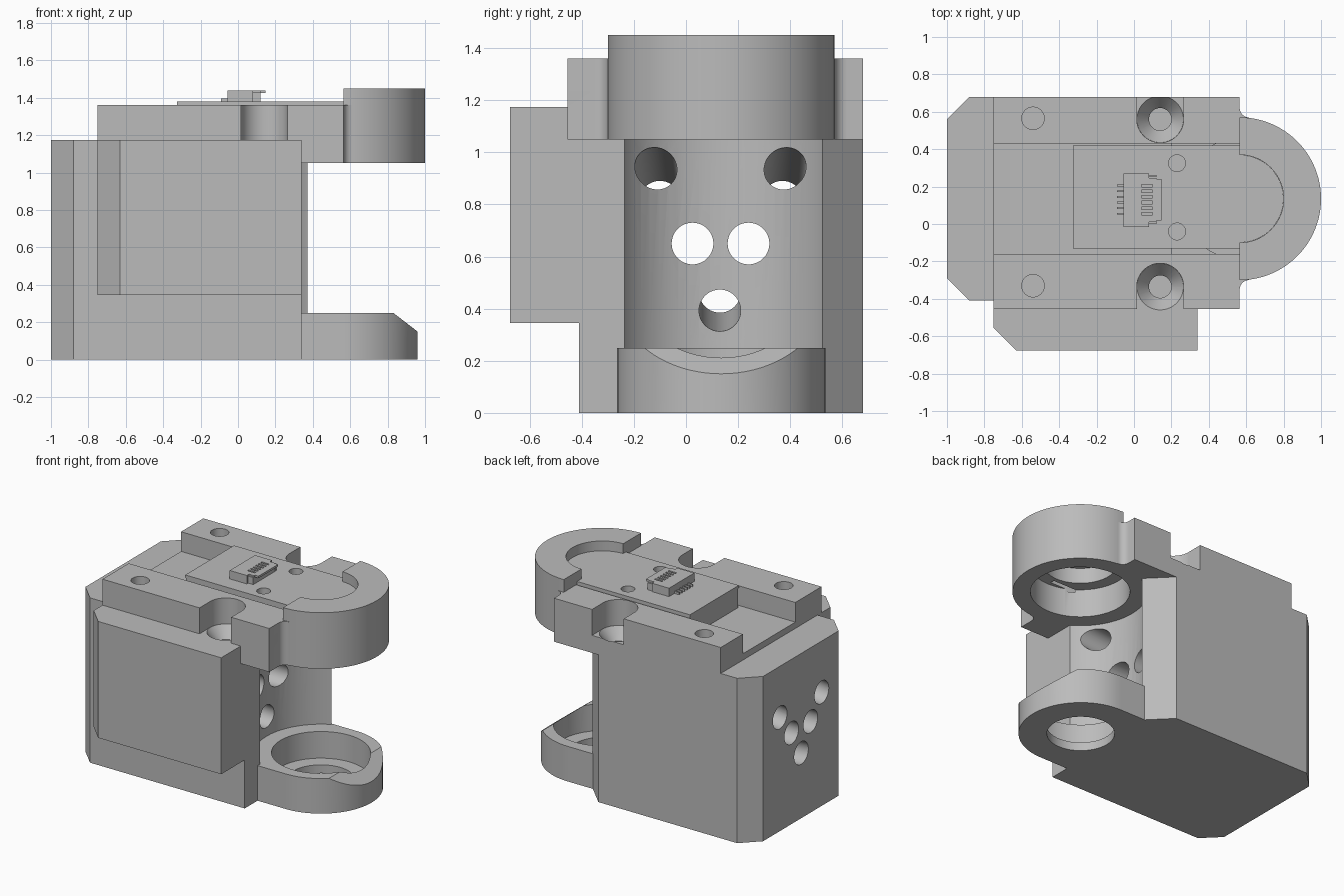
import bpy, bmesh, math
from mathutils import Vector

old = bpy.data.objects.get("Cube")
if old:
    bpy.data.objects.remove(old, do_unlink=True)

grey = bpy.data.materials.new("plain grey")
grey.use_nodes = True
grey.diffuse_color = (0.5, 0.5, 0.5, 1)
grey.node_tree.nodes["Principled BSDF"].inputs["Base Color"].default_value = (0.5, 0.5, 0.5, 1)

MID = 0.135      # y of the symmetry plane
PIVOT = 0.565    # x of the pivot axis


def finish(name, bm):
    bmesh.ops.recalc_face_normals(bm, faces=bm.faces)
    mesh = bpy.data.meshes.new(name)
    bm.to_mesh(mesh)
    bm.free()
    ob = bpy.data.objects.new(name, mesh)
    bpy.context.collection.objects.link(ob)
    mesh.materials.append(grey)
    return ob


def prism(name, pts, lo, hi, along_y=False):
    """Extrude a profile along z, or an x-z profile along y."""
    bm = bmesh.new()
    place = (lambda a, b: (a, lo, b)) if along_y else (lambda a, b: (a, b, lo))
    face = bm.faces.new([bm.verts.new(place(a, b)) for a, b in pts])
    up = bmesh.ops.extrude_face_region(bm, geom=[face])["geom"]
    step = Vector((0, hi - lo, 0)) if along_y else Vector((0, 0, hi - lo))
    bmesh.ops.translate(bm, vec=step, verts=[v for v in up if isinstance(v, bmesh.types.BMVert)])
    return finish(name, bm)


def box(name, x0, x1, y0, y1, z0, z1):
    return prism(name, [(x0, y0), (x1, y0), (x1, y1), (x0, y1)], z0, z1)


def rod(name, start, end, r1, r2=None):
    """Cylinder or cone between two points."""
    start, end = Vector(start), Vector(end)
    axis = end - start
    bm = bmesh.new()
    bmesh.ops.create_cone(bm, cap_ends=True, segments=64, radius1=r1,
                          radius2=r1 if r2 is None else r2, depth=axis.length)
    bmesh.ops.rotate(bm, matrix=axis.to_track_quat('Z', 'Y').to_matrix(), verts=bm.verts)
    bmesh.ops.translate(bm, vec=(start + end) / 2, verts=bm.verts)
    return finish(name, bm)


def upright(name, x, y, r, z0, z1, r2=None):
    return rod(name, (x, y, z0), (x, y, z1), r, r2)


def arc(x, y, r, a0, a1, n=40):
    angles = [math.radians(a0 + (a1 - a0) * i / n) for i in range(n + 1)]
    return [(x + r * math.cos(a), y + r * math.sin(a)) for a in angles]


def combine(target, tools, operation):
    for tool in tools:
        mod = target.modifiers.new("join", 'BOOLEAN')
        mod.operation, mod.solver, mod.object = operation, 'EXACT', tool
        bpy.context.view_layer.objects.active = target
        bpy.ops.object.modifier_apply(modifier=mod.name)


def smooth(ob):
    bpy.ops.object.select_all(action='DESELECT')
    ob.select_set(True)
    bpy.context.view_layer.objects.active = ob
    bpy.ops.object.shade_smooth_by_angle(angle=math.radians(30))


def remove(obs):
    for ob in obs:
        bpy.data.objects.remove(ob, do_unlink=True)


# Main body and the raised pad on its front
body = prism("main_body", [(-1, -0.29), (-0.88, -0.41), (0.34, -0.41), (0.34, -0.23),
                           (0.375, -0.23), (0.375, 0.52), (0.215, 0.68),
                           (-0.88, 0.68), (-1, 0.56)], 0, 1.175)
pad = prism("front_pad", [(-0.75, -0.4), (-0.75, -0.555), (-0.63, -0.675),
                          (0.34, -0.675), (0.34, -0.4)], 0.345, 1.175)

# Lower arm with sloped tip
arm = prism("lower_arm", [(0.2, MID - 0.4)] + arc(0.56, MID, 0.4, -90, 90)
            + [(0.2, MID + 0.4)], 0, 0.25)
tip = prism("tip_cutter", [(0.83, 0.25), (1.025, 0.1), (1.2, 0.1), (1.2, 0.4), (0.635, 0.4)],
            -1, 1, along_y=True)
combine(arm, [tip], 'DIFFERENCE')

# Top mount: floor, deck, overhang, two rails and the half-round head
mount = box("top_mount", -0.75, 0.5, -0.3, 0.55, 1.17, 1.22)
pieces = [
    box("deck", -0.32, PIVOT, -0.13, 0.42, 1.16, 1.36),
    box("overhang", 0.2, PIVOT, -0.455, 0.68, 1.05, 1.23),
    box("front_rail", -0.75, PIVOT, -0.455, -0.16, 1.175, 1.36),
    box("back_rail", -0.75, PIVOT, 0.43, 0.68, 1.175, 1.36),
    prism("head", arc(PIVOT, MID, 0.435, -90, 90, 64), 1.05, 1.45),
]
for side in (-1, 1):
    curve = [(x, MID + side * (y - MID)) for x, y in arc(0.615, 0.62, 0.05, 180, 270, 8)]
    pieces.append(prism("corner_fillet", curve + [(0.615, MID + side * 0.4),
                                                (0.55, MID + side * 0.4)], 1.05, 1.36))
combine(mount, pieces, 'UNION')

# Cutters: bearing seats and the round motor bay
bay = upright("bay", PIVOT, MID, 0.435, 0.25, 1.05)
low_seat = upright("low_seat", 0.56, MID, 0.32, 0.06, 0.4)
low_hole = upright("low_hole", 0.56, MID, 0.218, -0.1, 0.2)
top_seat = upright("top_seat", PIVOT, MID, 0.32, 0.95, 1.25)
top_hole = upright("top_hole", PIVOT, MID, 0.235, 1.2, 1.6)

# Cutters: screw holes and open counterbores in the rails
screws = []
for y, out in ((-0.335, -0.6), (0.56, 0.8)):
    screws += [
        upright("counterbore", 0.14, y, 0.125, 1.175, 1.5),
        box("slot", 0.015, 0.265, min(y, out), max(y, out), 1.175, 1.5),
        upright("countersink", 0.14, y, 0.06, 1.095, 1.176, 0.125),
        upright("screw_hole", 0.14, y, 0.06, 0.9, 1.15),
        upright("rail_hole", -0.54, y + 0.005, 0.06, 1.1, 1.5),
    ]

# Cutters: cooling ports running through to the far face
ports = []
for y0, z0, y1, z1 in ((-0.115, 0.935, -0.1, 0.81), (0.38, 0.935, 0.37, 0.81),
                       (0.025, 0.65, 0.025, 0.65), (0.24, 0.65, 0.24, 0.65),
                       (0.13, 0.39, 0.13, 0.465)):
    near, far = Vector((0.18, y0, z0)), Vector((-1, y1, z1))
    reach = (near - far) * 0.15
    ports.append(rod("port", far - reach, near + reach, 0.08))

combine(body, [bay, low_seat, low_hole, top_seat, top_hole] + screws + ports, 'DIFFERENCE')
combine(pad, screws, 'DIFFERENCE')
combine(arm, [low_seat, low_hole], 'DIFFERENCE')
combine(mount, [top_seat, top_hole] + screws, 'DIFFERENCE')

# Circuit plate with two screw holes
plate = prism("circuit_plate", [(-0.325, -0.13), (PIVOT, -0.13)]
              + arc(PIVOT, MID, 0.234, -90, 90)
              + [(PIVOT, 0.42), (-0.325, 0.42)], 1.36, 1.38)
plate_holes = [upright("plate_hole", 0.23, y, 0.045, 1.3, 1.5) for y in (-0.04, 0.325)]
combine(plate, plate_holes, 'DIFFERENCE')
combine(mount, plate_holes, 'DIFFERENCE')

# Cable connector: shell, grooves, flap, side tabs and pins
shell = box("connector_shell", -0.055, 0.12, -0.015, 0.27, 1.38, 1.44)
rows = [0.055 + 0.03 * i for i in range(6)]
trims = [box("groove", 0.04, 0.2, y - 0.007, y + 0.007, 1.41, 1.5) for y in rows]
trims += [box("notch", 0.08, 0.2, a, b, 1.3, 1.5) for a, b in ((-0.1, 0.01), (0.245, 0.4))]
combine(shell, trims, 'DIFFERENCE')
box("connector_flap", 0.1, 0.148, 0.02, 0.24, 1.425, 1.44)
for y in (0.0, 0.25):
    box("connector_tab", 0.07, 0.12, y, y + 0.012, 1.38, 1.43)
for y in rows:
    box("connector_pin", -0.092, -0.05, y - 0.005, y + 0.005, 1.38, 1.395)

remove([tip, bay, low_seat, low_hole, top_seat, top_hole] + pieces + screws + ports
       + plate_holes + trims)
for ob in (body, pad, arm, mount, plate):
    smooth(ob)
